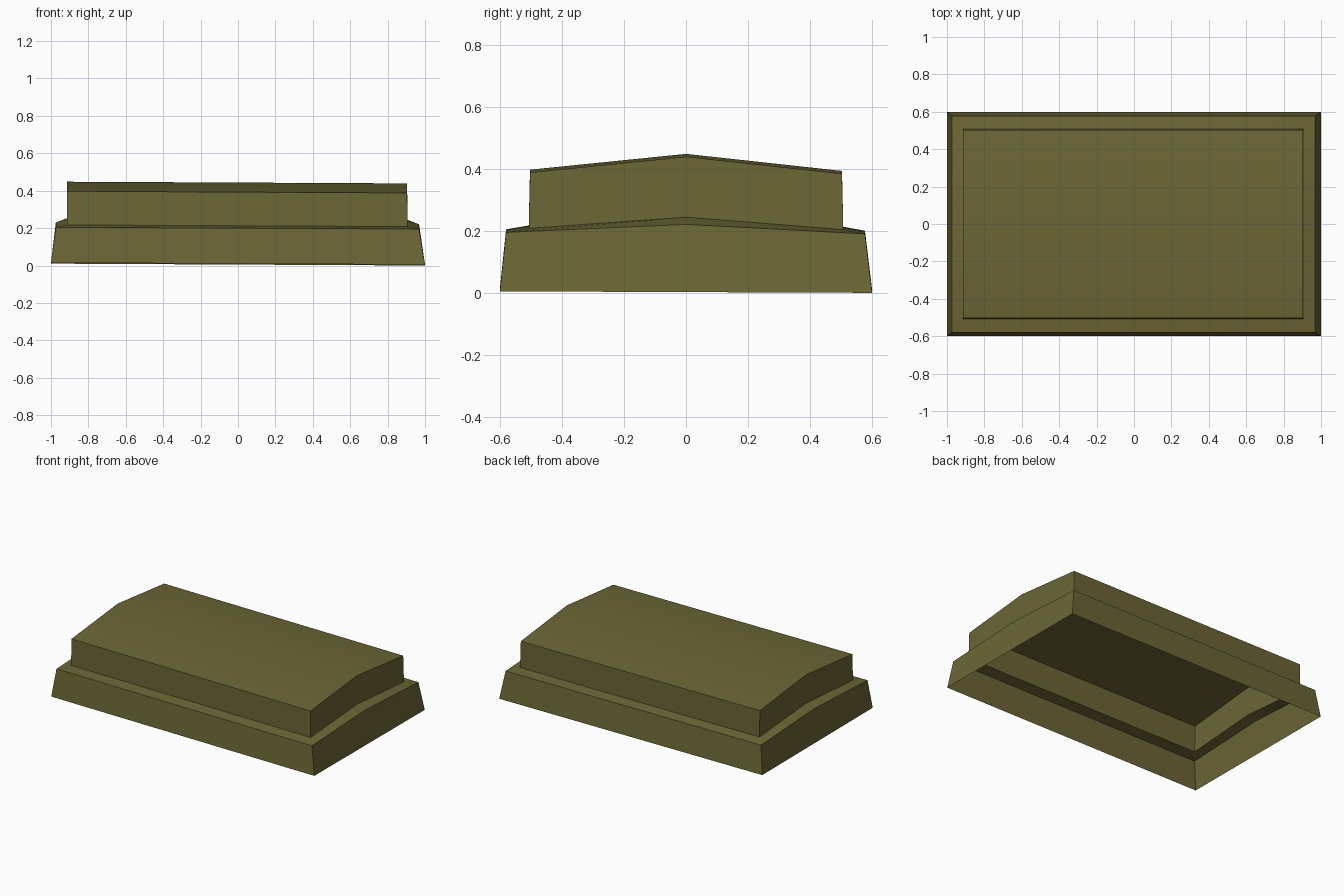
import bpy
import bmesh

if "Cube" in bpy.data.objects:
    bpy.data.objects.remove(bpy.data.objects["Cube"])

olive = bpy.data.materials.new("olive green")
olive.diffuse_color = (0.147, 0.133, 0.036, 1)
olive.use_nodes = True
olive.node_tree.nodes["Principled BSDF"].inputs["Base Color"].default_value = olive.diffuse_color


def tilted(x, y, z):
    """The whole cover leans very slightly down to the right and back."""
    return (x, y, z + 0.0075 - 0.005 * x - 0.004 * y)


def ring(bm, left, right, front, back, z_edge, z_mid):
    """Rectangular loop whose short ends rise to a peak at y = 0."""
    pts = [(left, front, z_edge), (right, front, z_edge), (right, 0, z_mid),
           (right, back, z_edge), (left, back, z_edge), (left, 0, z_mid)]
    return [bm.verts.new(tilted(*p)) for p in pts]


# Open-bottomed stepped shell: skirt, sloping ledge, raised body
bm = bmesh.new()
rings = [
    ring(bm, -1.0, 1.0, -0.6, 0.6, 0.0, 0.0),
    ring(bm, -0.974, 0.968, -0.58, 0.577, 0.19, 0.218),
    ring(bm, -0.914, 0.907, -0.507, 0.507, 0.203, 0.241),
    ring(bm, -0.914, 0.904, -0.503, 0.503, 0.383, 0.436),
]
for low, high in zip(rings, rings[1:]):
    for i in range(6):
        j = (i + 1) % 6
        bm.faces.new((low[i], low[j], high[j], high[i]))

# Shallow pitched roof
a, b, c, d, e, f = rings[-1]
bm.faces.new((a, b, c, f))
bm.faces.new((f, c, d, e))

mesh = bpy.data.meshes.new("stepped_cover")
bm.to_mesh(mesh)
bm.free()
mesh.materials.append(olive)
cover = bpy.data.objects.new("stepped_cover", mesh)
bpy.context.collection.objects.link(cover)

# Soften the shallow ridge, keep the corners crisp
bpy.context.view_layer.objects.active = cover
cover.select_set(True)
bpy.ops.object.shade_smooth_by_angle(angle=0.35)
